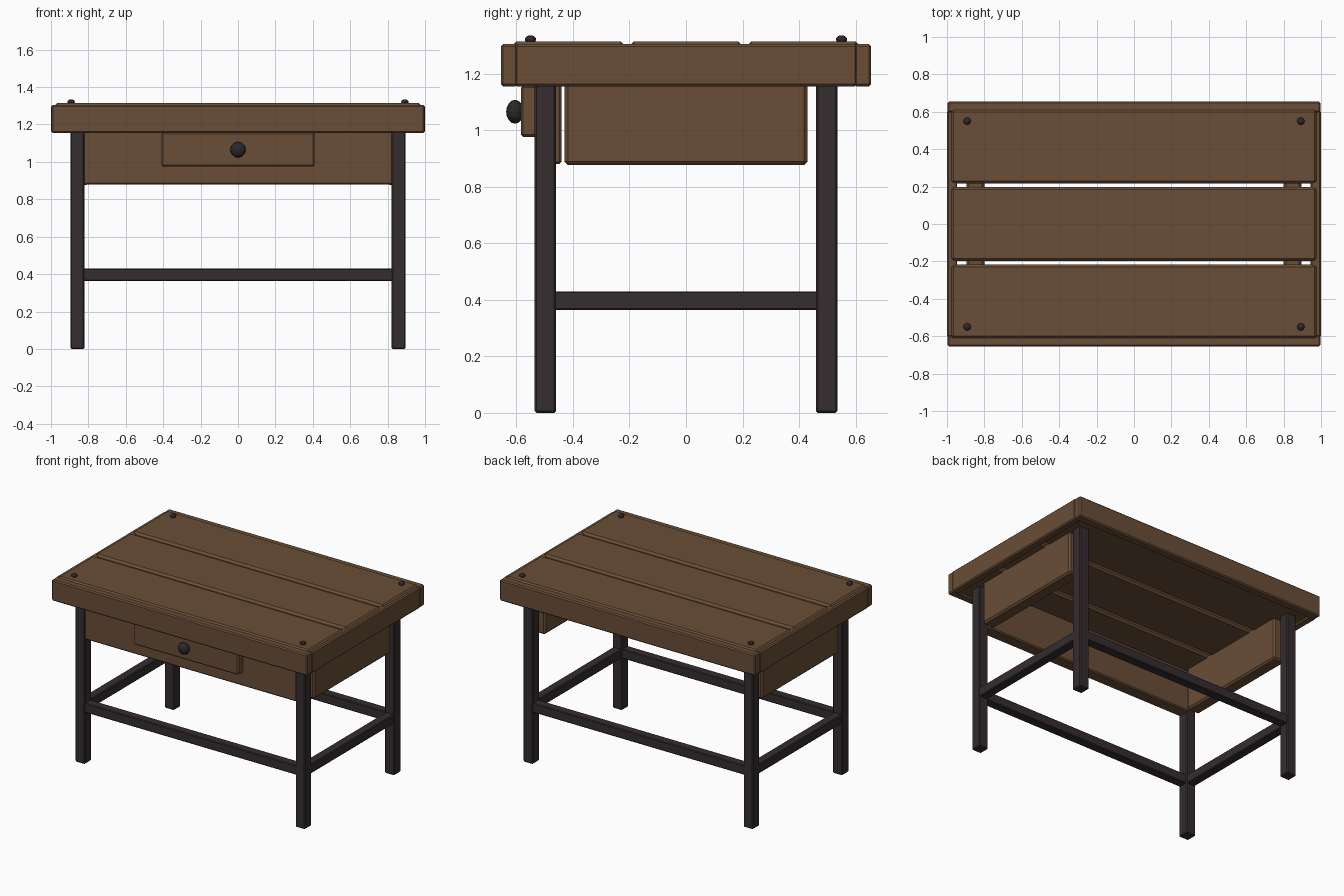
import bpy, math

if "Cube" in bpy.data.objects:
    bpy.data.objects.remove(bpy.data.objects["Cube"])

def material(name, rgb):
    m = bpy.data.materials.new(name)
    m.diffuse_color = (*rgb, 1)
    m.use_nodes = True
    m.node_tree.nodes["Principled BSDF"].inputs["Base Color"].default_value = m.diffuse_color
    return m

wood = material("brown_wood", (0.143, 0.077, 0.038))
metal = material("dark_leg_metal", (0.035, 0.026, 0.028))
iron = material("black_iron", (0.024, 0.021, 0.024))

def box(name, x, y, z, mat, bevel=0.01):
    """Bevelled box from (min, max) ranges on each axis."""
    r = (x, y, z)
    bpy.ops.mesh.primitive_cube_add(size=1, location=[(a + b) / 2 for a, b in r])
    o = bpy.context.object
    o.name = name
    o.scale = [b - a for a, b in r]
    bpy.ops.object.transform_apply(location=False, rotation=False, scale=True)
    m = o.modifiers.new("edge_bevel", 'BEVEL')
    m.width, m.segments = bevel, 1
    o.data.materials.append(mat)
    return o

def span(s, a, b):
    """Range a..b mirrored by sign s."""
    return tuple(sorted((s * a, s * b)))

def ball(name, loc, scale, rot=(0, 0, 0)):
    bpy.ops.mesh.primitive_uv_sphere_add(segments=12, ring_count=8, radius=1,
                                         location=loc, rotation=rot)
    o = bpy.context.object
    o.name = name
    o.scale = scale
    o.data.materials.append(iron)

# thick table top planks
for i, name in enumerate(("front", "middle", "back")):
    c = (i - 1) * 0.415
    box(name + "_plank", (-0.98, 0.98), (c - 0.198, c + 0.198), (1.17, 1.314), wood, 0.014)

for s, side in ((-1, "front"), (1, "back")):
    # long frame boards
    box(side + "_frame_board", (-0.997, 0.997), span(s, 0.595, 0.655), (1.155, 1.304), wood, 0.008)
    # long stretchers
    box(side + "_long_stretcher", (-0.84, 0.84), span(s, 0.466, 0.53), (0.364, 0.43), metal, 0.005)

for s, side in ((-1, "left"), (1, "right")):
    # short frame boards, side panels and short stretchers
    box(side + "_frame_board", span(s, 0.945, 1.0), (-0.605, 0.605), (1.155, 1.304), wood, 0.008)
    box(side + "_panel", span(s, 0.80, 0.895), (-0.43, 0.43), (0.877, 1.19), wood, 0.012)
    box(side + "_short_stretcher", span(s, 0.828, 0.892), (-0.48, 0.48), (0.364, 0.43), metal, 0.005)
    for t, end in ((-1, "front"), (1, "back")):
        # legs and the studs above them
        box(f"{end}_{side}_leg", span(s, 0.822, 0.896), span(t, 0.460, 0.535),
            (0, 1.19), metal, 0.006)
        ball(f"{end}_{side}_stud", (s * 0.892, t * 0.55, 1.321), (0.02, 0.02, 0.014))

# front panel, drawer and knob
box("front_panel", (-0.828, 0.828), (-0.531, -0.441), (0.880, 1.19), wood, 0.008)
box("drawer_front", (-0.41, 0.41), (-0.584, -0.5), (0.976, 1.158), wood, 0.008)
ball("drawer_knob", (0, -0.605, 1.065), (0.042, 0.042, 0.031), (math.pi / 2, 0, 0))
